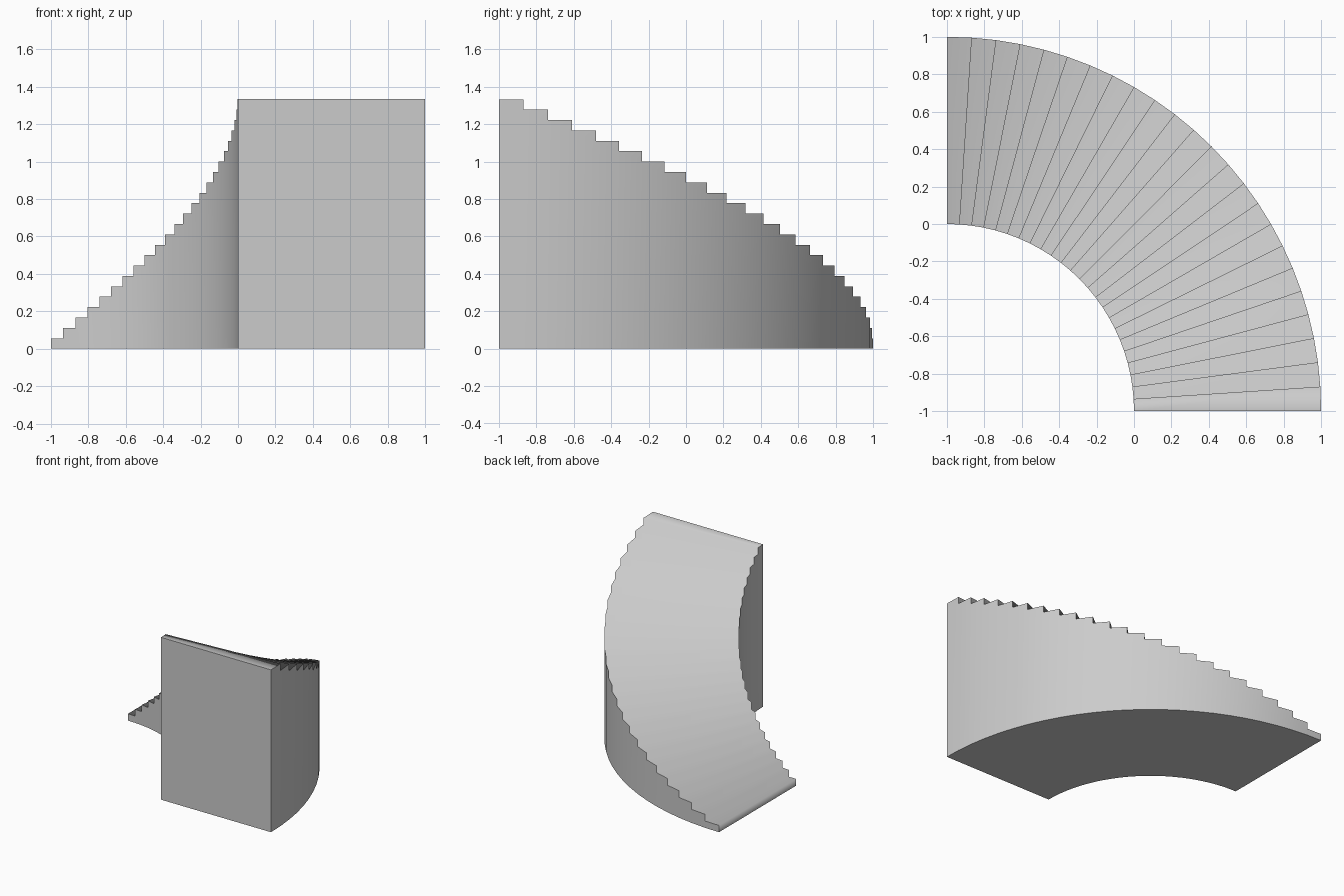
import bpy, bmesh
from math import sin, cos, pi

if "Cube" in bpy.data.objects:
    bpy.data.objects.remove(bpy.data.objects["Cube"])

STEPS = 24
RISE = 4 / 3 / STEPS
INNER, OUTER = 1.0, 2.0
CX, CY = -1.0, -1.0      # centre of the quarter turn

bm = bmesh.new()
part = bm.faces.layers.int.new("part")


def column(radius):
    """Floor, lower tread and upper tread points at every riser line."""
    lines = []
    for i in range(STEPS + 1):
        a = i / STEPS * pi / 2
        x, y = CX + radius * cos(a), CY + radius * sin(a)
        floor = bm.verts.new((x, y, 0))
        low = bm.verts.new((x, y, (STEPS - i) * RISE)) if i < STEPS else floor
        high = bm.verts.new((x, y, (STEPS - i + 1) * RISE)) if i > 0 else low
        lines.append((floor, low, high))
    return lines


def face(verts, kind):
    bm.faces.new(verts)[part] = kind


inn, out = column(INNER), column(OUTER)

for i in range(STEPS):
    # curved side walls
    for side, kind in ((inn, 1), (out, 2)):
        (f0, l0, _), (f1, l1, h1) = side[i], side[i + 1]
        wall = [f0, f1, l1, h1, l0] if l1 is not f1 else [f0, f1, h1, l0]
        face(wall, kind)
    # tread, and riser down to the next step
    face([inn[i][1], out[i][1], out[i + 1][2], inn[i + 1][2]], 3)
    j = i + 1
    face([inn[j][1], inn[j][2], out[j][2], out[j][1]], 3)

# tall end wall and underside
face([inn[0][0], out[0][0], out[0][1], inn[0][1]], 4)
face([p[0] for p in inn] + [p[0] for p in reversed(out)], 5)

# smooth within each surface, sharp where surfaces meet
bmesh.ops.recalc_face_normals(bm, faces=bm.faces[:])
for f in bm.faces:
    f.smooth = True
for e in bm.edges:
    e.smooth = len({f[part] for f in e.link_faces}) == 1

mesh = bpy.data.meshes.new("curved_staircase")
bm.to_mesh(mesh)
bm.free()
stairs = bpy.data.objects.new("curved_staircase", mesh)
bpy.context.collection.objects.link(stairs)
